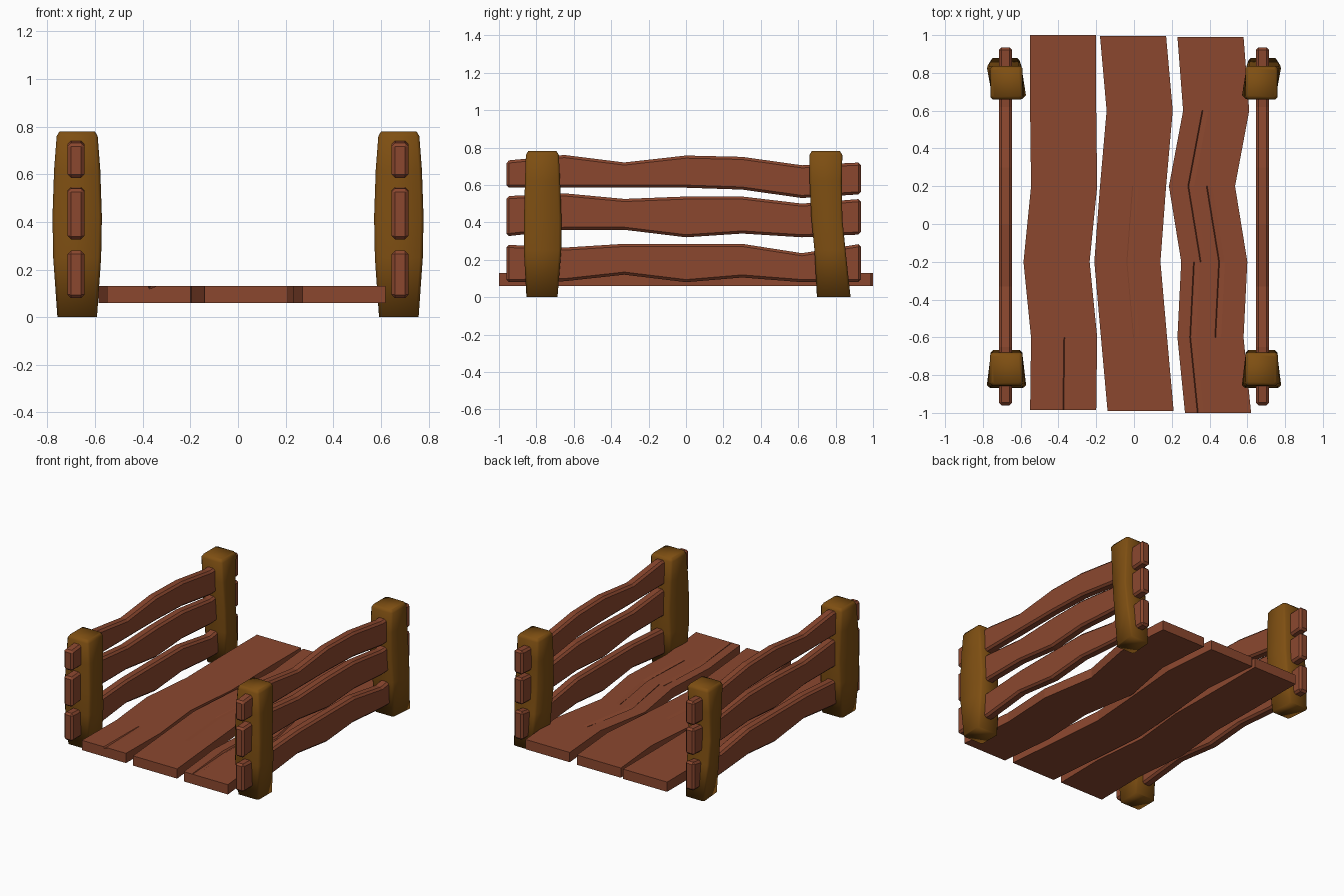
import bpy, bmesh

cube = bpy.data.objects.get("Cube")
if cube:
    bpy.data.objects.remove(cube, do_unlink=True)


def make_material(name, rgb):
    mat = bpy.data.materials.new(name)
    mat.use_nodes = True
    mat.diffuse_color = (*rgb, 1)
    mat.node_tree.nodes["Principled BSDF"].inputs["Base Color"].default_value = (*rgb, 1)
    return mat


red_wood = make_material("reddish wood", (0.26, 0.064, 0.028))
post_wood = make_material("golden brown wood", (0.21, 0.078, 0.006))


def loft(name, rings, mat, smooth=False):
    """Skin a list of equal-length rings and cap both ends."""
    bm = bmesh.new()
    loops = [[bm.verts.new(p) for p in ring] for ring in rings]
    count = len(loops[0])
    for a, b in zip(loops, loops[1:]):
        for i in range(count):
            j = (i + 1) % count
            bm.faces.new((a[i], a[j], b[j], b[i]))
    bm.faces.new(loops[0])
    bm.faces.new(loops[-1])
    bmesh.ops.recalc_face_normals(bm, faces=bm.faces)
    for face in bm.faces:
        face.smooth = smooth
    mesh = bpy.data.meshes.new(name)
    bm.to_mesh(mesh)
    bm.free()
    mesh.materials.append(mat)
    obj = bpy.data.objects.new(name, mesh)
    bpy.context.collection.objects.link(obj)
    return obj


def mirror_x(obj):
    mod = obj.modifiers.new("mirror", "MIRROR")
    mod.use_axis[0] = True


# Floor planks: wavy left edge, constant width, shallow cracks in the top
PLANK_WIDTH, PLANK_BOTTOM, PLANK_TOP = 0.35, 0.06, 0.13


def plank(name, back, front, left_edge, cracks):
    """cracks maps a fraction of the width to {station: depth}."""
    columns = {0: {}, 1: {}}
    for f, dips in cracks.items():
        columns[f - 0.015] = {}
        columns[f] = dips
        columns[f + 0.08] = {}
    stations = [back, 0.6, 0.2, -0.2, -0.6, front]
    rings = []
    for s, (y, x) in enumerate(zip(stations, left_edge)):
        ring = [(x + f * PLANK_WIDTH, y, PLANK_TOP - columns[f].get(s, 0))
                for f in sorted(columns)]
        ring += [(x + PLANK_WIDTH, y, PLANK_BOTTOM), (x, y, PLANK_BOTTOM)]
        rings.append(ring)
    loft(name, rings, red_wood)


plank("right_floor_plank", 1, -0.985,
      [-0.55, -0.55, -0.545, -0.585, -0.545, -0.55], {0.51: {5: 0.012}})
plank("middle_floor_plank", 0.995, -0.99,
      [-0.18, -0.145, -0.18, -0.21, -0.175, -0.14], {0.5: {3: 0.004}})
plank("left_floor_plank", 0.99, -1,
      [0.23, 0.26, 0.185, 0.25, 0.23, 0.27],
      {0.2: {4: 0.015}, 0.3: {2: 0.015}, 0.58: {3: 0.015}})

# Side rails: wavy boards with chamfered edges, mirrored to both sides
RAIL_STATIONS = [-0.96, -0.65, -0.33, 0, 0.3, 0.62, 0.935]


def rail(name, tops, bottoms):
    rings = [[(0.645, y, b), (0.715, y, b), (0.715, y, t), (0.645, y, t)]
             for y, t, b in zip(RAIL_STATIONS, tops, bottoms)]
    obj = loft(name, rings, red_wood)
    bevel = obj.modifiers.new("chamfer", "BEVEL")
    bevel.width = 0.014
    bevel.segments = 1
    bevel.limit_method = "ANGLE"
    mirror_x(obj)


rail("upper_rails", [0.73, 0.76, 0.72, 0.757, 0.75, 0.705, 0.72],
     [0.585, 0.585, 0.585, 0.585, 0.575, 0.53, 0.55])
rail("middle_rails", [0.54, 0.555, 0.525, 0.538, 0.538, 0.5, 0.525],
     [0.325, 0.36, 0.36, 0.32, 0.34, 0.32, 0.335])
rail("lower_rails", [0.28, 0.265, 0.285, 0.285, 0.285, 0.235, 0.285],
     [0.08, 0.085, 0.12, 0.08, 0.105, 0.08, 0.08])

# Corner posts: bulging chamfered columns, slightly twisted or tapered
C = 0.86
OUTLINE = [(1, -C), (1, C), (C, 1), (-C, 1), (-C, -1 + 2), (-1, C), (-1, -C), (-C, -1), (C, -1)]
OUTLINE.pop(4)


def post(name, levels):
    """levels: z, centre y, half width, half depth, skew, taper."""
    rings = []
    for z, cy, hx, hy, skew, taper in levels:
        rings.append([(0.675 + u * (hx - taper * v) + skew * v, cy + v * hy, z)
                      for u, v in OUTLINE])
    mirror_x(loft(name, rings, post_wood, smooth=True))


post("front_posts", [
    (0, -0.77, 0.083, 0.083, 0, 0),
    (0.25, -0.767, 0.092, 0.1, 0, 0.01),
    (0.42, -0.766, 0.09, 0.1, 0, 0.016),
    (0.62, -0.767, 0.09, 0.094, 0, 0.008),
    (0.76, -0.768, 0.086, 0.088, 0, 0),
    (0.78, -0.768, 0.074, 0.076, 0, 0)])
post("back_posts", [
    (0, 0.79, 0.075, 0.09, 0.008, 0),
    (0.25, 0.77, 0.088, 0.083, 0.012, 0),
    (0.42, 0.753, 0.09, 0.083, 0.015, 0),
    (0.62, 0.747, 0.087, 0.086, 0.008, 0),
    (0.76, 0.748, 0.086, 0.088, 0, 0),
    (0.78, 0.748, 0.074, 0.076, 0, 0)])
